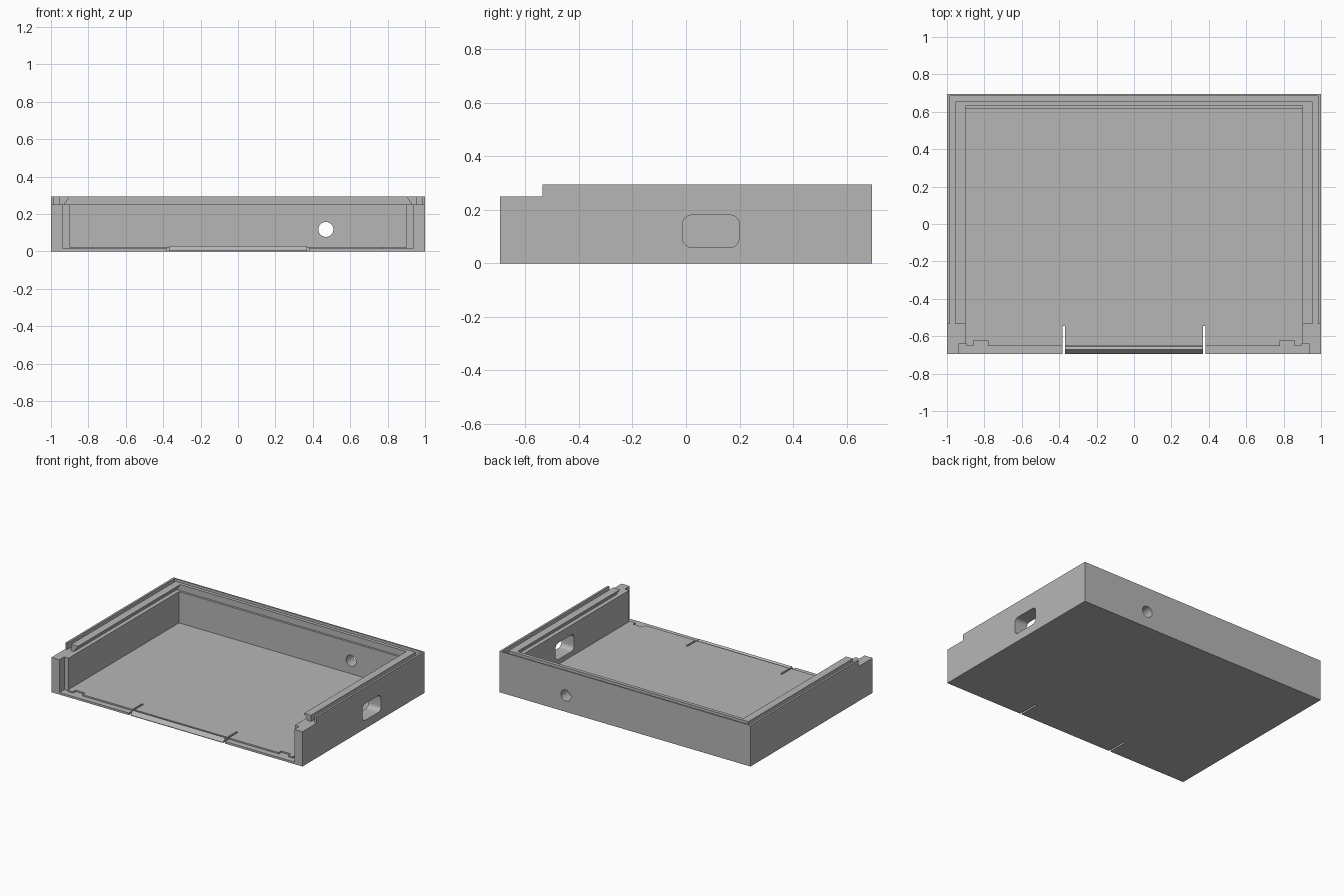
import bpy, bmesh, math

cube = bpy.data.objects.get("Cube")
if cube:
    bpy.data.objects.remove(cube, do_unlink=True)

# Single plain grey plastic
grey = bpy.data.materials.new("grey_plastic")
grey.use_nodes = True
grey.diffuse_color = (0.47, 0.47, 0.47, 1)
grey.node_tree.nodes["Principled BSDF"].inputs["Base Color"].default_value = grey.diffuse_color

W, D, H = 1.0, 0.695, 0.295   # half width, half depth, height
RIM = 0.25                    # level of the lid seat
FLOOR, SLOT = 0.025, 0.015    # cavity floor and panel slot floor


def prism(name, axis, pts, lo, hi):
    """Extrude a flat outline along an axis."""
    place = {"X": lambda u, v, t: (t, u, v),
             "Y": lambda u, v, t: (u, t, v),
             "Z": lambda u, v, t: (u, v, t)}[axis]
    bm = bmesh.new()
    low = [bm.verts.new(place(u, v, lo)) for u, v in pts]
    high = [bm.verts.new(place(u, v, hi)) for u, v in pts]
    bm.faces.new(low)
    bm.faces.new(high)
    n = len(pts)
    for i in range(n):
        j = (i + 1) % n
        bm.faces.new((low[i], low[j], high[j], high[i]))
    bmesh.ops.recalc_face_normals(bm, faces=bm.faces)
    mesh = bpy.data.meshes.new(name)
    bm.to_mesh(mesh)
    bm.free()
    mesh.materials.append(grey)
    obj = bpy.data.objects.new(name, mesh)
    bpy.context.collection.objects.link(obj)
    return obj


def box(name, x0, x1, y0, y1, z0, z1):
    return prism(name, "Z", [(x0, y0), (x1, y0), (x1, y1), (x0, y1)], z0, z1)


def rounded(cu, cv, hu, hv, r, steps=8):
    """Outline of a rounded rectangle."""
    pts = []
    for k, (su, sv) in enumerate(((1, 1), (-1, 1), (-1, -1), (1, -1))):
        for i in range(steps + 1):
            a = math.pi / 2 * (k + i / steps)
            pts.append((cu + su * (hu - r) + r * math.cos(a),
                        cv + sv * (hv - r) + r * math.sin(a)))
    return pts


def cut(target, cutter):
    cutter.hide_render = True
    mod = target.modifiers.new("cut", "BOOLEAN")
    mod.operation = "DIFFERENCE"
    mod.solver = "EXACT"
    mod.object = cutter
    bpy.context.view_layer.objects.active = target
    bpy.ops.object.modifier_apply(modifier=mod.name)
    bpy.data.objects.remove(cutter, do_unlink=True)


tray = box("tray", -W, W, -D, D, 0, H)

# Main cavity, open to the front
cut(tray, box("cavity", -0.9, 0.9, -1, 0.615, FLOOR, 1))

# Lowered front ends of the side walls
cut(tray, box("front_step", -2, 2, -1, -0.535, RIM, 1))

# Undercut seat for a sliding lid
seat = [(-0.93, RIM), (0.93, RIM), (0.9, H), (0.9, 0.4), (-0.9, 0.4), (-0.9, H)]
cut(tray, prism("lid_seat", "Y", seat, -1, 0.63))

# Narrow groove round the rim on three sides
outer, inner = 0.985, 0.955
groove = [(-outer, -1), (-inner, -1), (-inner, 0.655), (inner, 0.655),
          (inner, -1), (outer, -1), (outer, 0.685), (-outer, 0.685)]
cut(tray, prism("rim_groove", "Z", groove, RIM, 1))

# Slot for the front panel, with ears and locating notches
half = [(0.78, -0.652), (0.78, -0.622), (0.857, -0.622), (0.857, -0.652),
        (0.895, -0.652), (0.895, -0.64), (0.935, -0.64), (0.935, -1)]
panel = half + [(-x, y) for x, y in reversed(half)]
cut(tray, prism("panel_slot", "Z", panel, SLOT, 1))

# Gap that frees the snap tongue
cut(tray, box("tongue_gap", -0.383, 0.383, -1, -0.545, -1, 0.2))

# Port in the side wall and round hole in the back wall
cut(tray, prism("side_port", "X", rounded(0.093, 0.12, 0.105, 0.06, 0.032), 0.8, 1.2))
circle = [(0.47 + 0.04 * math.cos(math.tau * i / 32),
           0.118 + 0.04 * math.sin(math.tau * i / 32)) for i in range(32)]
cut(tray, prism("back_hole", "Y", circle, 0.5, 1))

# Snap tongue with a sloped catch at its lip
catch = [(-D, 0), (-D, 0.004), (-0.672, 0.03), (-0.655, SLOT), (-0.65, SLOT),
         (-0.65, FLOOR), (-0.545, FLOOR), (-0.545, 0)]
tongue = prism("snap_tongue", "X", catch, -0.369, 0.369)

bpy.ops.object.select_all(action="DESELECT")
tray.select_set(True)
bpy.context.view_layer.objects.active = tray
bpy.ops.object.shade_smooth_by_angle(angle=math.radians(25))
